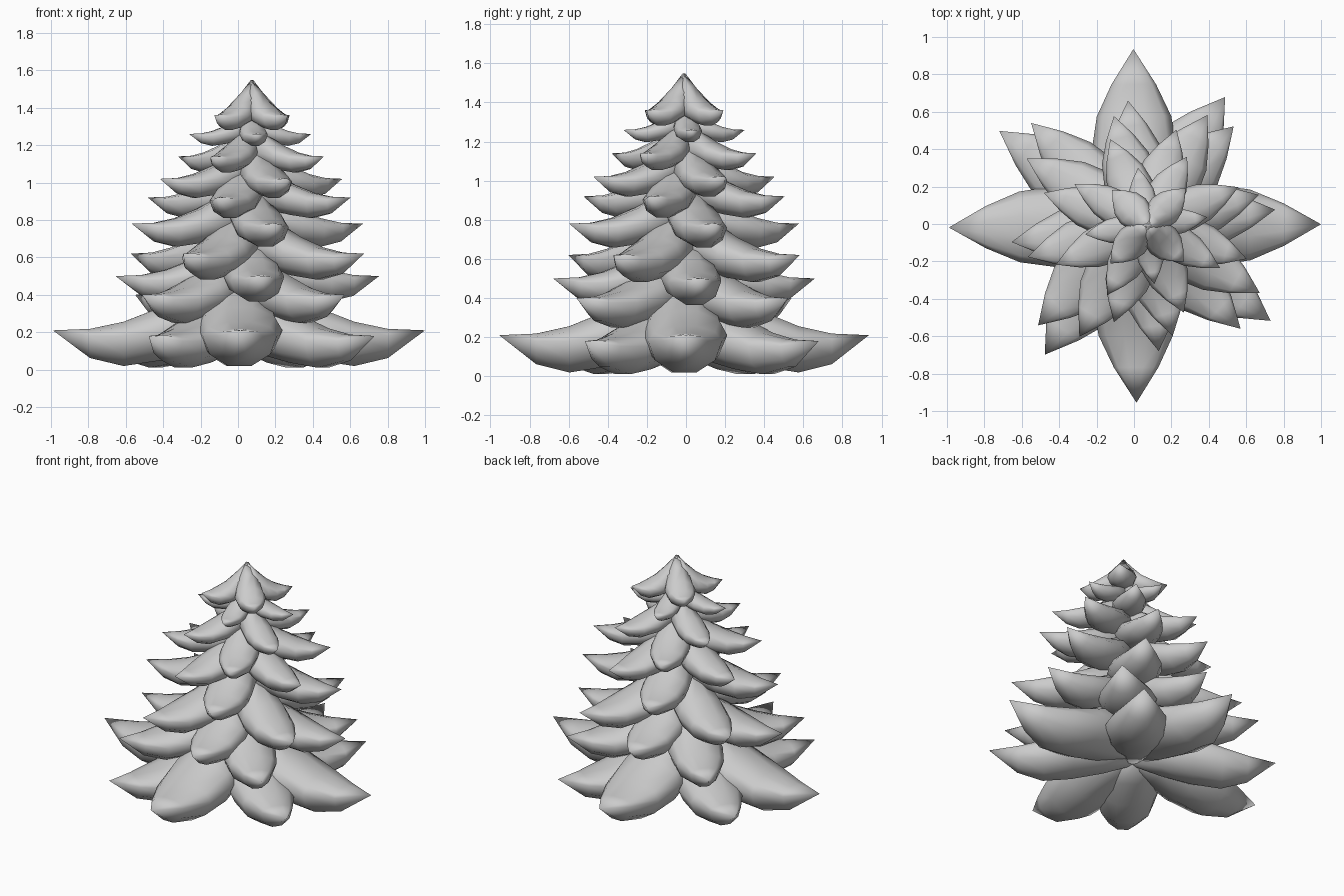
import bpy
import bmesh
from math import cos, sin, pi, radians

cube = bpy.data.objects.get("Cube")
if cube:
    bpy.data.objects.remove(cube, do_unlink=True)

# One plain grey for the whole tree
grey = bpy.data.materials.new("plain grey")
grey.use_nodes = True
colour = (0.6, 0.6, 0.6, 1)
grey.diffuse_color = colour
grey.node_tree.nodes["Principled BSDF"].inputs["Base Color"].default_value = colour

# Bough stations for unit length: distance, half width, top, side edge, underside
STATIONS = [
    (0.0, 0.08, 0.40, 0.12, -0.07),
    (0.2, 0.20, 0.26, 0.05, -0.12),
    (0.42, 0.23, 0.13, 0.0, -0.17),
    (0.62, 0.20, 0.05, -0.03, -0.20),
    (0.8, 0.12, 0.01, -0.03, -0.155),
]
SIDES = 10


def finish(bm, name):
    bmesh.ops.recalc_face_normals(bm, faces=bm.faces)
    mesh = bpy.data.meshes.new(name)
    bm.to_mesh(mesh)
    bm.free()
    mesh.materials.append(grey)
    obj = bpy.data.objects.new(name, mesh)
    bpy.context.collection.objects.link(obj)
    bpy.ops.object.select_all(action="DESELECT")
    obj.select_set(True)
    bpy.context.view_layer.objects.active = obj
    bpy.ops.object.shade_smooth_by_angle(angle=radians(100))
    return obj


def add_bough(bm, length, turn, peak, girth):
    """Loft a boat-shaped bough outwards to an upturned point."""
    def place(r, side, z):
        return bm.verts.new((length * (r * cos(turn) - side * sin(turn)),
                             length * (r * sin(turn) + side * cos(turn)),
                             length * z))

    rings = []
    for r, width, top, edge, under in STATIONS:
        ring = []
        for k in range(SIDES):
            a = 2 * pi * k / SIDES
            reach = top * peak - edge if sin(a) > 0 else edge - under * girth
            ring.append(place(r, width * girth * cos(a), edge + reach * sin(a)))
        rings.append(ring)
    for inner, outer in zip(rings, rings[1:]):
        for k in range(SIDES):
            j = (k + 1) % SIDES
            bm.faces.new((inner[k], inner[j], outer[j], outer[k]))
    tip = place(1, 0, 0)
    for k in range(SIDES):
        bm.faces.new((rings[-1][k], rings[-1][(k + 1) % SIDES], tip))
    bm.faces.new(rings[0])


def tier(name, length, tip_z, angle, x, peak=1.0, girth=1.0):
    """Four boughs in a cross, one pair slightly shorter, turned as a whole."""
    bm = bmesh.new()
    for i in range(4):
        add_bough(bm, length, i * pi / 2, peak, girth)
    obj = finish(bm, name)
    obj.location = (x, -0.01, tip_z)
    obj.rotation_euler.z = radians(angle)
    obj.scale.y = 0.95


# Tiers from the ground up: length, tip height, turn, centre x
TIERS = [
    (0.995, 0.21, 0.5, 0.005),
    (0.885, 0.18, -35, 0.005),
    (0.785, 0.40, -44.5, 0.01),
    (0.71, 0.50, 7, 0.05),
    (0.72, 0.62, -30, 0.05),
    (0.64, 0.78, 15, 0.05),
    (0.57, 0.92, -18, 0.06),
    (0.53, 1.02, 23, 0.07),
    (0.45, 1.14, -30, 0.07),
    (0.33, 1.26, 8, 0.065),
]
for number, values in enumerate(TIERS, 1):
    tier(f"bough_tier_{number}", *values)

# Pointed cap of four short, full boughs
tier("tree_top", 0.285, 1.36, 45, 0.075, peak=1.72, girth=1.45)

# Core that closes the gaps between the tiers
bm = bmesh.new()
bmesh.ops.create_cone(bm, cap_ends=True, segments=16, radius1=0.2, radius2=0.03, depth=1.16)
trunk = finish(bm, "trunk_core")
trunk.location = (0.05, -0.01, 0.8)
